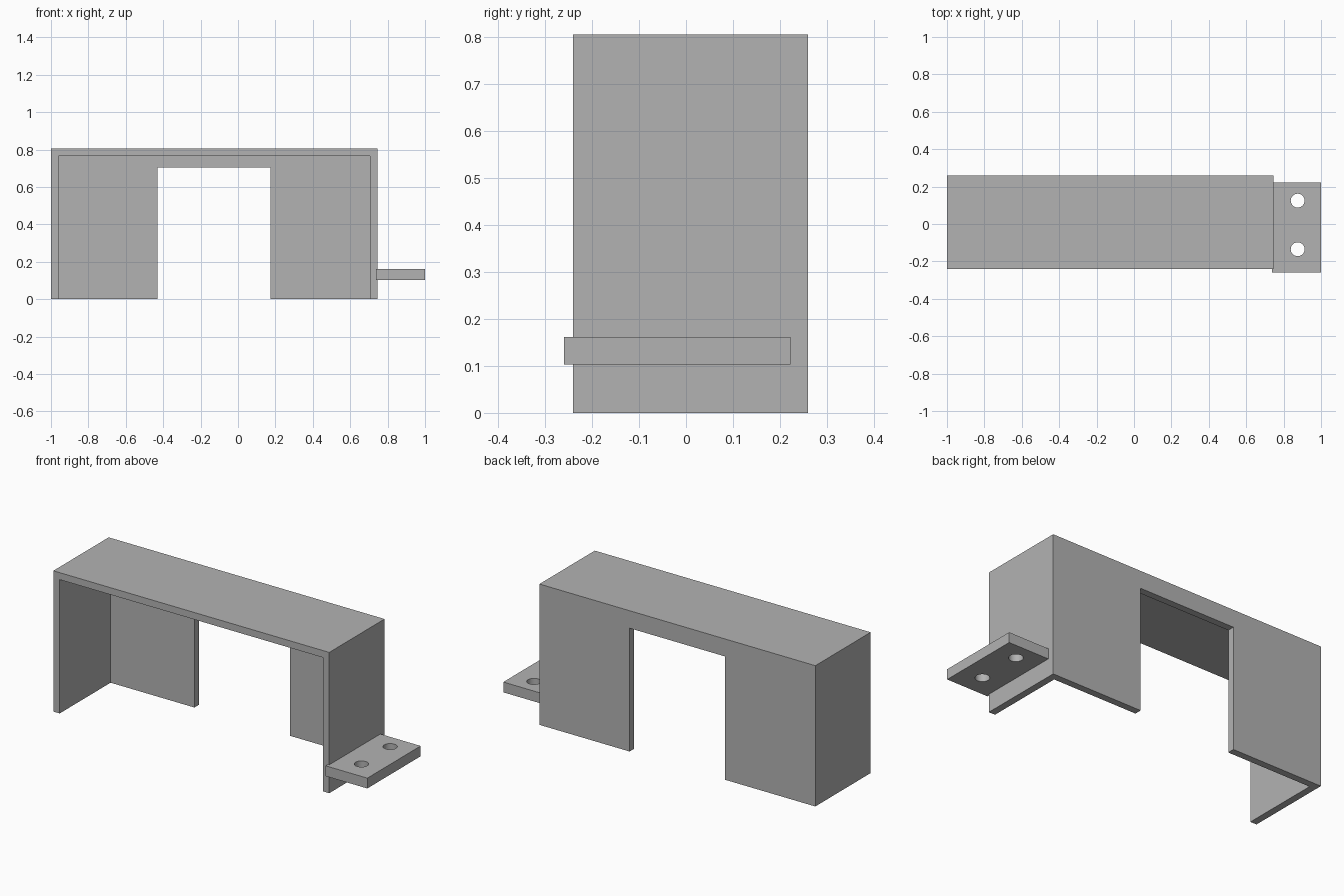
import bpy
import math

default_cube = bpy.data.objects.get("Cube")
if default_cube:
    bpy.data.objects.remove(default_cube, do_unlink=True)

grey = bpy.data.materials.new("plain grey")
grey.use_nodes = True
GREY = (0.45, 0.45, 0.45, 1.0)
grey.diffuse_color = GREY
grey.node_tree.nodes["Principled BSDF"].inputs["Base Color"].default_value = GREY


def box(name, x, y, z):
    """Box spanning the given (min, max) ranges."""
    bpy.ops.mesh.primitive_cube_add(size=1, location=[sum(r) / 2 for r in (x, y, z)])
    ob = bpy.context.object
    ob.name = name
    ob.scale = [r[1] - r[0] for r in (x, y, z)]
    bpy.ops.object.transform_apply(location=False, rotation=False, scale=True)
    ob.data.materials.append(grey)
    return ob


def cut(target, cutter):
    """Subtract the cutter from the target, then discard it."""
    cutter.hide_render = True
    mod = target.modifiers.new("cut", "BOOLEAN")
    mod.operation = "DIFFERENCE"
    mod.solver = "EXACT"
    mod.object = cutter
    bpy.context.view_layer.objects.active = target
    bpy.ops.object.modifier_apply(modifier=mod.name)
    bpy.data.objects.remove(cutter, do_unlink=True)


# Housing: box hollowed from the front and below, with a doorway in the back
WALL = 0.04
LEFT, RIGHT, FRONT, BACK, TOP = -1.0, 0.745, -0.24, 0.26, 0.805
housing = box("housing", (LEFT, RIGHT), (FRONT, BACK), (0, TOP))
cut(housing, box("cavity_cutter", (LEFT + WALL, RIGHT - WALL),
                 (FRONT - 0.1, BACK - WALL), (-0.1, TOP - WALL)))
cut(housing, box("doorway_cutter", (-0.43, 0.175),
                 (BACK - 0.1, BACK + 0.1), (-0.1, 0.705)))

# Mounting tab on the side wall, with two screw holes
tab = box("mounting_tab", (0.737, 1.0), (-0.26, 0.222), (0.103, 0.162))
for y in (-0.135, 0.125):
    bpy.ops.mesh.primitive_cylinder_add(vertices=48, radius=0.037, depth=0.3,
                                        location=(0.875, y, 0.13))
    hole = bpy.context.object
    hole.data.materials.append(grey)
    cut(tab, hole)

# Smooth the hole walls only
bpy.ops.object.select_all(action="DESELECT")
tab.select_set(True)
bpy.context.view_layer.objects.active = tab
bpy.ops.object.shade_smooth_by_angle(angle=math.radians(30))
